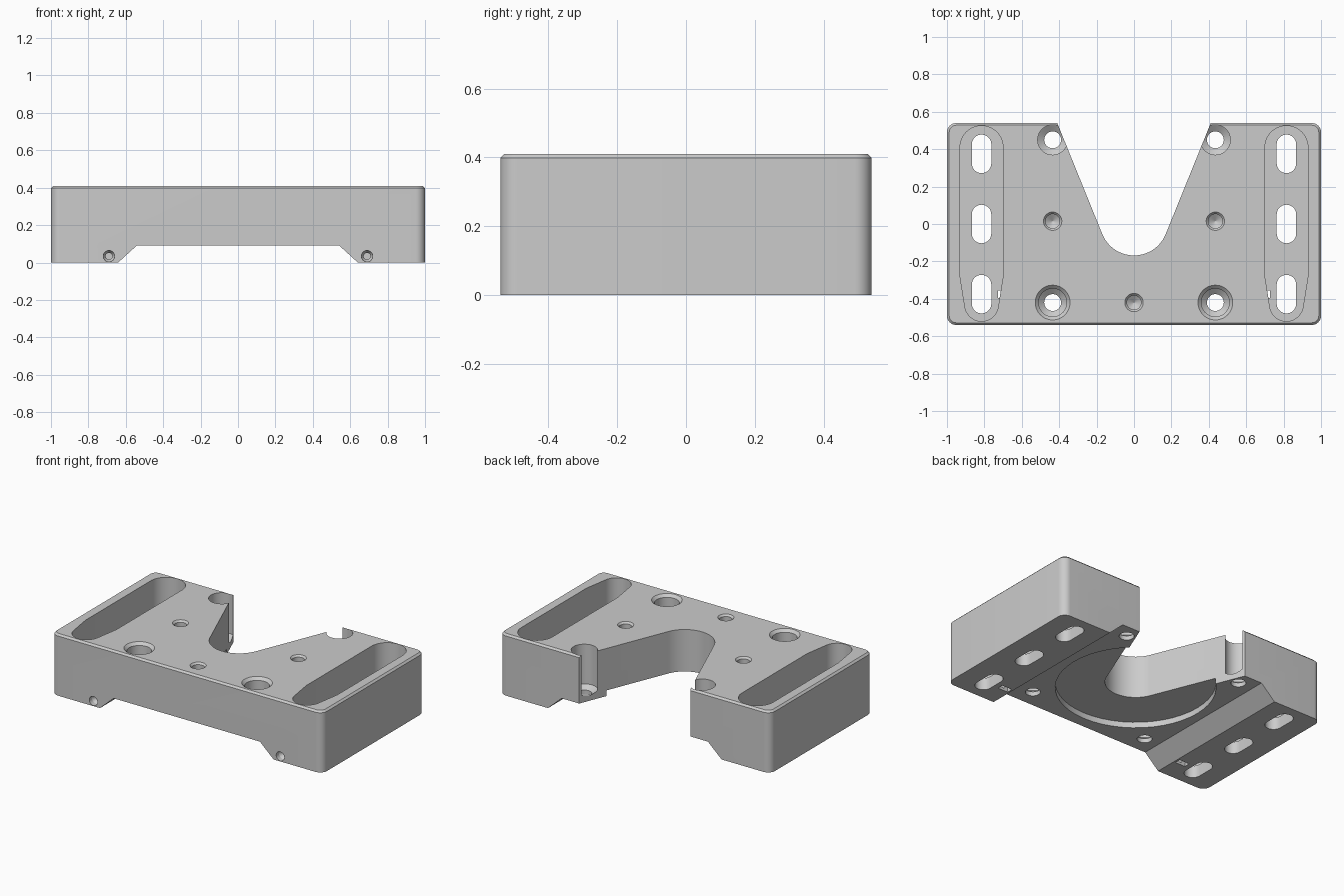
import bpy, bmesh, math

cube = bpy.data.objects.get("Cube")
if cube:
    bpy.data.objects.remove(cube, do_unlink=True)

grey = bpy.data.materials.new("machined_grey")
grey.use_nodes = True
grey.diffuse_color = (0.6, 0.6, 0.6, 1)
grey.node_tree.nodes["Principled BSDF"].inputs["Base Color"].default_value = (0.6, 0.6, 0.6, 1)


def arc(cx, cy, r, start, end, steps=24):
    angles = [math.radians(start + (end - start) * i / steps) for i in range(steps + 1)]
    return [(cx + r * math.cos(a), cy + r * math.sin(a)) for a in angles]


def circle(cx, cy, r, steps=48):
    return arc(cx, cy, r, 0, 360, steps)[:-1]


def slot(cx, cy, half_w, half_l):
    d = half_l - half_w
    return arc(cx, cy + d, half_w, 0, 180) + arc(cx, cy - d, half_w, 180, 360)


def box(x0, x1, y0, y1):
    return [(x0, y0), (x1, y0), (x1, y1), (x0, y1)]


def rounded_box(hx, hy, r):
    x, y = hx - r, hy - r
    return (arc(x, y, r, 0, 90, 10) + arc(-x, y, r, 90, 180, 10)
            + arc(-x, -y, r, 180, 270, 10) + arc(x, -y, r, 270, 360, 10))


def loft(name, rings, along_y=False):
    """Solid through (outline, height) rings; along_y lays the height along +y."""
    bm = bmesh.new()
    loops = []
    for outline, h in rings:
        loops.append([bm.verts.new((x, h, y) if along_y else (x, y, h)) for x, y in outline])
    for a, b in zip(loops, loops[1:]):
        for i in range(len(a)):
            j = (i + 1) % len(a)
            bm.faces.new((a[i], a[j], b[j], b[i]))
    bm.faces.new(loops[0])
    bm.faces.new(loops[-1])
    bmesh.ops.recalc_face_normals(bm, faces=bm.faces)
    mesh = bpy.data.meshes.new(name)
    bm.to_mesh(mesh)
    bm.free()
    obj = bpy.data.objects.new(name, mesh)
    obj.data.materials.append(grey)
    bpy.context.collection.objects.link(obj)
    return obj


def drill(name, cx, cy, steps, along_y=False):
    """Turned cutter from (radius, height) steps."""
    return loft(name, [(circle(cx, cy, r), h) for r, h in steps], along_y)


# Block with rounded corners and a chamfered top edge
TOP, HY = 0.41, 0.54
body = loft("mounting_block", [
    (rounded_box(1, HY, 0.05), 0),
    (rounded_box(1, HY, 0.05), TOP - 0.012),
    (rounded_box(0.988, HY - 0.012, 0.038), TOP)])

cutters = []
CY = 0.015

# Trapezoid channel under the block
channel = [(-0.75, -0.1), (0.75, -0.1), (0.54, 0.092), (-0.54, 0.092)]
cutters.append(loft("channel_cutter", [(channel, -0.7), (channel, 0.7)], True))

# Shallow round recess in the channel roof
cutters.append(drill("recess_cutter", 0, CY, [(0.48, 0.03), (0.48, 0.13)]))

# Tapered notch with a round end, open to the back
notch = arc(0, CY, 0.183, -157.8, -22.2, 40) + [(0.4915, 0.74), (-0.4915, 0.74)]
cutters.append(loft("notch_cutter", [(notch, -0.2), (notch, 0.6)]))

for s in (-1, 1):
    # Deep side pocket, narrower at the front
    px = 0.815 * s
    pocket = arc(px, 0.41, 0.115, 0, 180) + [(px - 0.115, -0.28)]
    pocket += arc(px, -0.43, 0.09, 187, 353) + [(px + 0.115, -0.28)]
    cutters.append(loft("pocket_cutter", [(pocket, 0.08), (pocket, 0.6)]))

    # Three slots through the pocket floor
    for y in (-0.375, 0, 0.375):
        outline = slot(px, y, 0.052, 0.103)
        cutters.append(loft("slot_cutter", [(outline, -0.1), (outline, 0.2)]))

    # Nut slot and the set screw hole that meets it
    nut = box(0.69 * s - 0.037, 0.69 * s + 0.037, -0.395, -0.355)
    cutters.append(loft("nut_slot_cutter", [(nut, -0.1), (nut, 0.1)]))
    cutters.append(drill("screw_hole_cutter", 0.69 * s, 0.034,
                         [(0.03, -0.6), (0.03, -0.51), (0.018, -0.49), (0.018, -0.37)], True))

    # Counterbored bolt holes, the front pair chamfered
    bx = 0.435 * s
    cutters.append(drill("back_bolt_cutter", bx, 0.45,
                         [(0.045, -0.1), (0.045, 0.12), (0.08, 0.145), (0.08, 0.6)]))
    cutters.append(drill("front_bolt_cutter", bx, -0.42,
                         [(0.045, -0.1), (0.045, 0.12), (0.075, 0.145), (0.075, TOP - 0.018),
                          (0.094, TOP + 0.001), (0.094, 0.6)]))

# Blind threaded holes in the top
for x, y in ((-0.435, CY), (0.435, CY), (0, -0.42)):
    cutters.append(drill("blind_hole_cutter", x, y,
                         [(0.002, 0.18), (0.038, 0.205), (0.038, TOP - 0.012),
                          (0.05, TOP + 0.001), (0.05, 0.6)]))

# Cut everything out of the block
bpy.ops.object.select_all(action="DESELECT")
bpy.context.view_layer.objects.active = body
body.select_set(True)
for cutter in cutters:
    cutter.hide_render = True
    mod = body.modifiers.new("cut", "BOOLEAN")
    mod.operation = "DIFFERENCE"
    mod.solver = "EXACT"
    mod.object = cutter
    bpy.ops.object.modifier_apply(modifier=mod.name)
    bpy.data.objects.remove(cutter, do_unlink=True)

bpy.ops.object.shade_smooth_by_angle(angle=math.radians(25))
